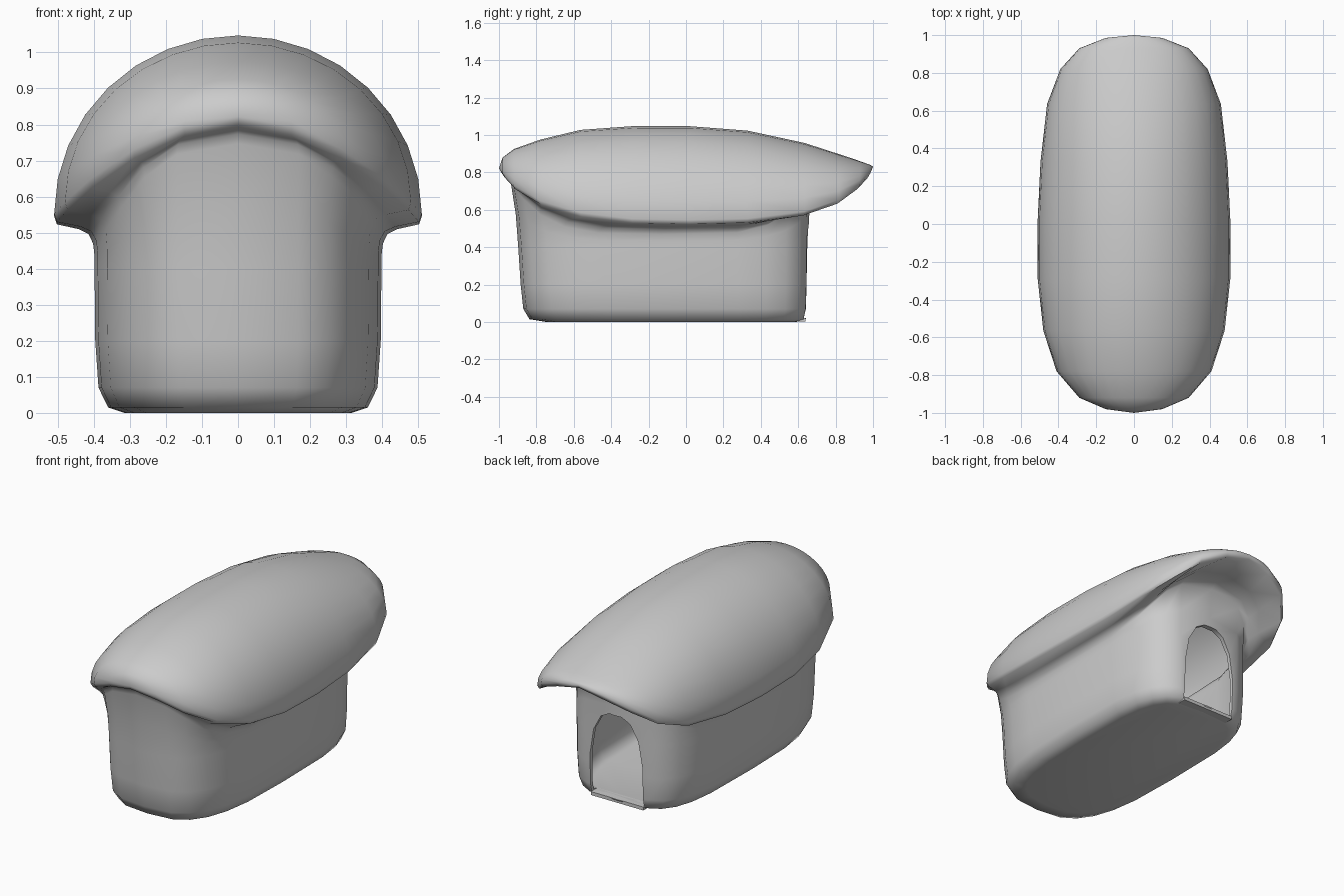
import bpy, bmesh
from math import sin, cos, pi
from mathutils import Vector

if "Cube" in bpy.data.objects:
    bpy.data.objects.remove(bpy.data.objects["Cube"])

# Roof stations from back to front: y, half width, eave height, ridge height
ROOF = [(1, 0, .83, .83), (.985, .15, .795, .84), (.93, .29, .735, .86), (.82, .39, .655, .897),
        (.635, .46, .592, .957), (.33, .495, .553, 1.023), (.02, .51, .545, 1.047), (-.29, .51, .552, 1.047),
        (-.565, .48, .585, 1.027), (-.78, .41, .648, .975), (-.92, .29, .73, .925),
        (-.98, .15, .793, .88), (-1, 0, .822, .822)]
# Lower wall rings: half width, front y, back y, z
WALL = [(.398, -.897, .658, .4), (.396, -.884, .656, .2), (.387, -.87, .652, .07),
        (.36, -.837, .64, .015), (.315, -.745, .59, 0)]
ARC = 16
SHELL = .021


def rounded_ring(w, yf, yb, z):
    """24 points starting at the back centre: square-ish back, rounder front."""
    def p(v, e):
        return (1 if v > 0 else -1) * abs(v) ** e if abs(v) > 1e-6 else 0
    ring = []
    for i in range(24):
        s, c = sin(2 * pi * i / 24), cos(2 * pi * i / 24)
        e = .5 if c > 0 else .64
        ring.append(Vector((w * p(s, e), (yf + yb) / 2 + (yb - yf) / 2 * p(c, e), z)))
    return ring


def hut_mesh():
    bm = bmesh.new()
    # Domed roof: half-ellipse arcs along y
    arcs = []
    for y, w, zr, zt in ROOF:
        if w == 0:
            arcs.append([bm.verts.new((0, y, zr))] * (ARC + 1))
        else:
            arcs.append([bm.verts.new((w * cos(pi * k / ARC), y, zr + (zt - zr) * sin(pi * k / ARC)))
                         for k in range(ARC + 1)])

    def quad(*vs):
        bm.faces.new(list(dict.fromkeys(vs)))
    for a, b in zip(arcs, arcs[1:]):
        for k in range(ARC):
            quad(a[k], a[k + 1], b[k + 1], b[k])

    # Eave lip, underside and walls: rings downward from the rim
    rim = [a[0] for a in arcs] + [a[ARC] for a in arcs[-2:0:-1]]
    base = [v.co.copy() for v in rim]
    lip = [Vector((c.x * .985, c.y * .988, c.z - .022)) for c in base]
    neck = rounded_ring(.402, -.937, .665, 0)
    for n, c in zip(neck, base):
        n.z = c.z - .075

    def under(t, s):
        ring = [l.lerp(n, t) for l, n in zip(lip, neck)]
        for u, l, n in zip(ring, lip, neck):
            u.z = l.z + (n.z - l.z) * s
        return ring
    upper = rounded_ring(.398, -.91, .659, 0)
    for u, n in zip(upper, neck):
        u.z = .4 + (n.z - .4) * .5
    rings = [lip, under(.6, .25), under(.87, .5), neck, upper] + [rounded_ring(*w) for w in WALL]
    prev = rim
    for pts in rings:
        cur = [bm.verts.new(p) for p in pts]
        for i in range(24):
            j = (i + 1) % 24
            quad(prev[i], prev[j], cur[j], cur[i])
        prev = cur
    bm.faces.new(prev)
    bmesh.ops.recalc_face_normals(bm, faces=bm.faces)
    bm.normal_update()
    return bm


def to_object(name, bm):
    me = bpy.data.meshes.new(name)
    bm.to_mesh(me)
    bm.free()
    ob = bpy.data.objects.new(name, me)
    bpy.context.collection.objects.link(ob)
    return ob


hut = to_object("hut_shell", hut_mesh())

# Inner cavity: copy pushed inward, cut flat behind the back wall
bm = hut_mesh()
moved = [(v, v.co - v.normal * SHELL) for v in bm.verts]
for v, co in moved:
    v.co = co
bmesh.ops.bisect_plane(bm, geom=bm.verts[:] + bm.edges[:] + bm.faces[:],
                       plane_co=(0, .628, 0), plane_no=(0, 1, 0), clear_outer=True)
bmesh.ops.holes_fill(bm, edges=[e for e in bm.edges if e.is_boundary])
bmesh.ops.triangulate(bm, faces=bm.faces)
bmesh.ops.recalc_face_normals(bm, faces=bm.faces)
cavity = to_object("cavity_cutter", bm)

# Arched doorway cutter through the back wall
half = [(.17, .022), (.17, .25), (.145, .40), (.095, .49), (.04, .52)]
outline = half + [(-x, z) for x, z in reversed(half)]
bm = bmesh.new()
face = bm.faces.new([bm.verts.new((x, .55, z)) for x, z in outline])
ext = bmesh.ops.extrude_face_region(bm, geom=[face])
for v in ext["geom"]:
    if isinstance(v, bmesh.types.BMVert):
        v.co.y = .8
bm.faces.ensure_lookup_table()
bmesh.ops.recalc_face_normals(bm, faces=bm.faces)
door = to_object("doorway_cutter", bm)

bpy.context.view_layer.objects.active = hut
hut.select_set(True)
for cutter in (cavity, door):
    cutter.hide_render = True
    mod = hut.modifiers.new(cutter.name, 'BOOLEAN')
    mod.operation = 'DIFFERENCE'
    mod.solver = 'EXACT'
    mod.use_self = True
    mod.object = cutter
    bpy.ops.object.modifier_apply(modifier=mod.name)
    bpy.data.objects.remove(cutter)
bpy.ops.object.shade_smooth_by_angle(angle=1.3)

# Door sill
bpy.ops.mesh.primitive_cube_add(size=1, location=(0, .608, .012))
sill = bpy.context.object
sill.name = "door_sill"
sill.scale = (.34, .06, .02)
